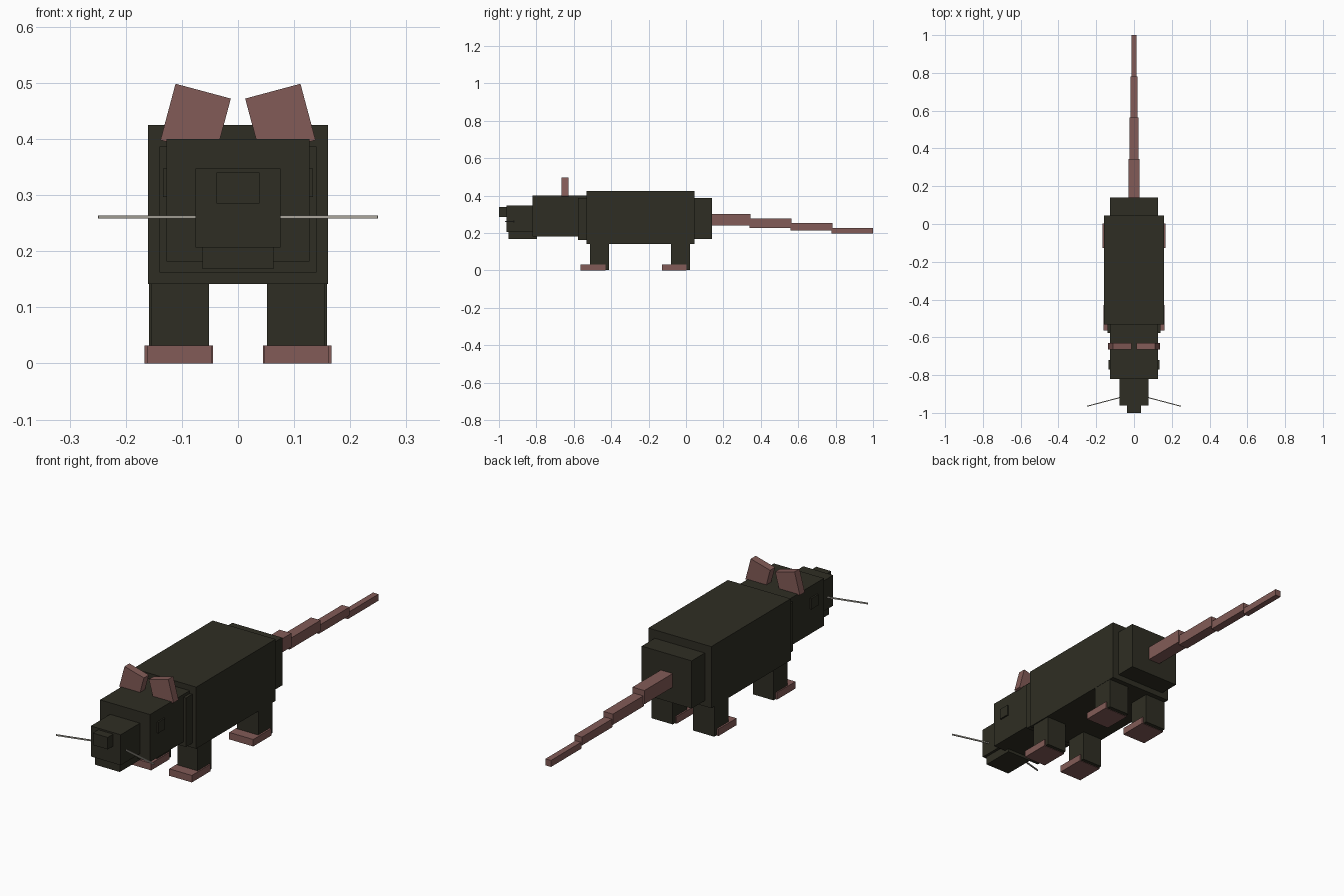
import bpy, math
from mathutils import Matrix, Vector

if "Cube" in bpy.data.objects:
    bpy.data.objects.remove(bpy.data.objects["Cube"])


def material(name, rgb):
    m = bpy.data.materials.new(name)
    m.diffuse_color = (*rgb, 1)
    m.use_nodes = True
    m.node_tree.nodes["Principled BSDF"].inputs["Base Color"].default_value = m.diffuse_color
    return m


FUR = material("dark_fur", (0.028, 0.027, 0.017))
SKIN = material("pink_skin", (0.225, 0.105, 0.095))
HAIR = material("pale_whisker", (0.40, 0.38, 0.33))


def block(name, center, size, mat, rot=None):
    """Box with the given centre, size and optional rotation matrix."""
    bpy.ops.mesh.primitive_cube_add(size=1)
    ob = bpy.context.object
    ob.name = name
    m = Matrix.Diagonal((*size, 1))
    if rot:
        m = rot @ m
    ob.data.transform(Matrix.Translation(center) @ m)
    ob.data.materials.append(mat)
    return ob


def span(name, x, y, z, mat):
    """Box given by its extents along each axis."""
    lo, hi = Vector((x[0], y[0], z[0])), Vector((x[1], y[1], z[1]))
    return block(name, (lo + hi) / 2, hi - lo, mat)


def centred(name, half, y, z, mat):
    return span(name, (-half, half), y, z, mat)


# Body, neck and head
centred("body", 0.16, (-0.532, 0.045), (0.142, 0.425), FUR)
centred("rump", 0.127, (0.0, 0.14), (0.168, 0.387), FUR)
centred("neck", 0.14, (-0.578, -0.50), (0.162, 0.387), FUR)
centred("head", 0.127, (-0.82, -0.51), (0.182, 0.40), FUR)
centred("snout", 0.076, (-0.96, -0.80), (0.207, 0.347), FUR)
centred("jaw", 0.063, (-0.948, -0.797), (0.168, 0.209), FUR)
centred("nose", 0.038, (-1.0, -0.95), (0.285, 0.34), FUR)

# Tail, stepping down and thinning toward the tip
tail = [(0.030, 0.13, 0.345, 0.240, 0.303), (0.024, 0.34, 0.565, 0.228, 0.277),
        (0.019, 0.56, 0.782, 0.215, 0.253), (0.014, 0.777, 1.0, 0.198, 0.228)]
for i, (half, y0, y1, z0, z1) in enumerate(tail):
    centred(f"tail_segment_{i + 1}", half, (y0, y1), (z0, z1), SKIN)

for side, s in (("left", 1), ("right", -1)):
    def mirrored(name, x, y, z, mat):
        span(f"{side}_{name}", sorted((s * x[0], s * x[1])), y, z, mat)

    # Legs and feet
    mirrored("front_leg", (0.052, 0.155), (-0.514, -0.413), (0.002, 0.16), FUR)
    mirrored("front_foot", (0.046, 0.161), (-0.565, -0.43), (0, 0.032), SKIN)
    mirrored("rear_leg", (0.052, 0.159), (-0.08, 0.022), (0.002, 0.16), FUR)
    mirrored("rear_foot", (0.045, 0.167), (-0.128, 0.003), (0, 0.032), SKIN)

    # Eyes
    mirrored("eye", (0.12, 0.134), (-0.77, -0.72), (0.297, 0.347), FUR)

    # Ears leaning outward
    block(f"{side}_ear", (s * 0.0755, -0.647, 0.435), (0.102, 0.036, 0.104), SKIN,
          Matrix.Rotation(-s * math.radians(15), 4, "Y"))

    # Whiskers sweeping forward
    a, b = Vector((s * 0.06, -0.915, 0.261)), Vector((s * 0.249, -0.965, 0.261))
    d = b - a
    block(f"{side}_whisker", (a + b) / 2, (d.length, 0.005, 0.006), HAIR,
          Matrix.Rotation(math.atan2(d.y, d.x), 4, "Z"))
